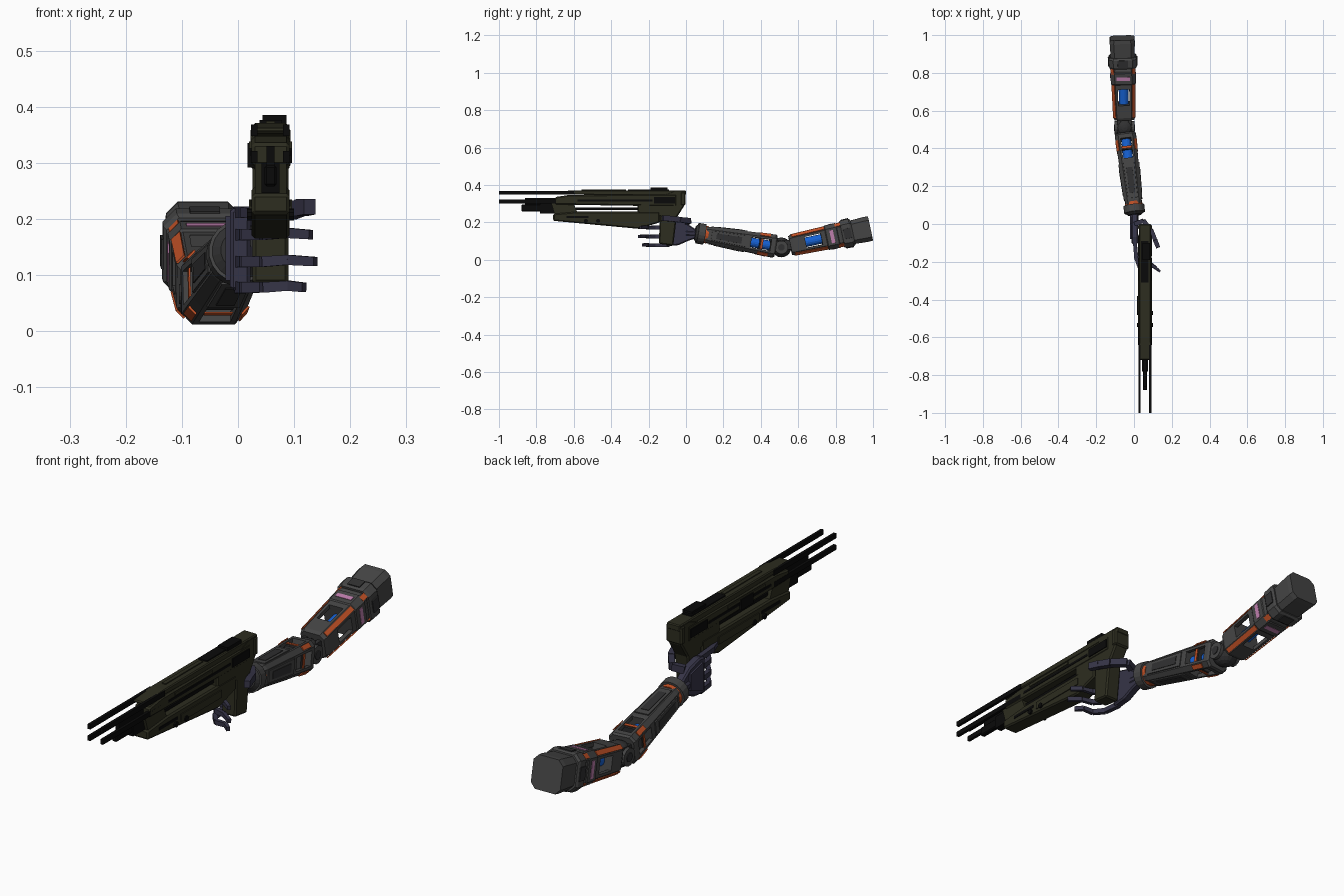
import bpy, bmesh, math
from mathutils import Vector as V

if "Cube" in bpy.data.objects:
    bpy.data.objects.remove(bpy.data.objects["Cube"])


def mat(name, r, g, b):
    m = bpy.data.materials.new(name)
    m.diffuse_color = (r, g, b, 1)
    m.use_nodes = True
    m.node_tree.nodes["Principled BSDF"].inputs["Base Color"].default_value = m.diffuse_color
    return m


GREY = mat("armour grey", .060, .060, .060)
DARK = mat("joint grey", .030, .030, .031)
OLIVE = mat("gun olive", .026, .026, .014)
BLACK = mat("gun black", .003, .003, .003)
HAND = mat("hand slate", .036, .034, .062)
ORANGE = mat("orange trim", .55, .085, .02)
BLUE = mat("blue piston", .008, .12, .65)
PINK = mat("pink band", .52, .21, .42)


def rings_mesh(name, rings, m):
    """Skin a list of equal-length point rings and cap both ends."""
    bm = bmesh.new()
    rs = [[bm.verts.new(p) for p in ring] for ring in rings]
    n = len(rs[0])
    for a, b in zip(rs, rs[1:]):
        for i in range(n):
            bm.faces.new((a[i], a[(i + 1) % n], b[(i + 1) % n], b[i]))
    bm.faces.new(rs[0])
    bm.faces.new(rs[-1])
    bmesh.ops.recalc_face_normals(bm, faces=bm.faces)
    me = bpy.data.meshes.new(name)
    bm.to_mesh(me)
    bm.free()
    me.materials.append(m)
    ob = bpy.data.objects.new(name, me)
    bpy.context.collection.objects.link(ob)
    return ob


def axes(a, b):
    d = (b - a).normalized()
    r = d.cross(V((0, 0, 1)))
    r = r.normalized() if r.length > .01 else V((1, 0, 0))
    return r, r.cross(d)


def tube(name, p0, p1, r0, m, n=16, r1=None):
    p0, p1 = V(p0), V(p1)
    r, u = axes(p0, p1)
    ang = [2 * math.pi * (i + .5) / n for i in range(n)]
    return rings_mesh(name, [[p + (r * math.cos(t) + u * math.sin(t)) * s for t in ang]
                             for p, s in ((p0, r0), (p1, r0 if r1 is None else r1))], m)


def beam(name, p0, p1, w, h, m, taper=1):
    p0, p1 = V(p0), V(p1)
    r, u = axes(p0, p1)
    return rings_mesh(name, [[p + r * w * s * x / 2 + u * h * s * z / 2 for x, z in
                              ((-1, -1), (1, -1), (1, 1), (-1, 1))]
                             for p, s in ((p0, 1), (p1, taper))], m)


def prism(name, pts, x0, x1, m, bevel=0):
    """Side (y, z) profile extruded across x."""
    ob = rings_mesh(name, [[(x, y, z) for y, z in pts] for x in (x0, x1)], m)
    if bevel:
        mod = ob.modifiers.new("bevel", 'BEVEL')
        mod.width, mod.segments, mod.limit_method = bevel, 1, 'ANGLE'
    return ob


def box(name, x0, x1, y0, y1, z0, z1, m, bevel=0):
    return prism(name, [(y0, z0), (y1, z0), (y1, z1), (y0, z1)], x0, x1, m, bevel)


class Limb:
    """A tapering axis; cross-sections are given as fractions of its half size."""
    def __init__(self, a, b, s0, s1):
        self.a, self.b, self.s0, self.s1 = V(a), V(b), s0, s1
        self.r, self.u = axes(self.a, self.b)

    def at(self, t):
        return self.a.lerp(self.b, t)

    def sweep(self, name, poly, stations, m):
        rings = []
        for t, s in stations:
            w = (self.s0[0] + (self.s1[0] - self.s0[0]) * t) * s
            h = (self.s0[1] + (self.s1[1] - self.s0[1]) * t) * s
            rings.append([self.at(t) + self.r * x * w + self.u * z * h for x, z in poly])
        return rings_mesh(name, rings, m)

    def corners(self, name, poly, t0, t1, m):
        for i, (sx, sz) in enumerate(((1, 1), (-1, 1), (-1, -1), (1, -1))):
            self.sweep(f"{name}_{i}", [(x * sx, z * sz) for x, z in poly], [(t0, 1), (t1, 1)], m)

    def sides(self, name, w, h, t0, t1, m):
        poly = [(-w, .9), (-w * .93, h), (w * .93, h), (w, .9)]
        for i in range(4):
            s = 1 if i < 2 else -1
            self.sweep(f"{name}_{i}", [(x, z * s) if i % 2 else (z * s, x) for x, z in poly],
                       [(t0, 1), (t1, 1)], m)


OCT = [(1, -.68), (1, .68), (.68, 1), (-.68, 1), (-1, .68), (-1, -.68), (-.68, -1), (.68, -1)]
POST = [(1, .5), (1, .68), (.68, 1), (.5, 1), (.5, .72), (.72, .5)]
TRIM = [(.97, .74), (1.03, .78), (.78, 1.03), (.74, .97)]
ELBOW, SHOULDER, WRIST = (-.05, .51, .066), (-.063, .985, .167), (0, .09, .137)

# Upper arm: shell, open window with piston, bands and trim
up = Limb(ELBOW, SHOULDER, (.056, .055), (.067, .068))
up.sweep("upper_arm_lower_shell", OCT, [(.10, .9), (.13, 1), (.27, 1)], GREY)
up.sweep("upper_arm_shell", OCT, [(.45, 1), (.66, 1.02), (.68, .95), (.96, 1), (1, .97)], GREY)
up.corners("upper_arm_post", POST, .26, .46, GREY)
tube("upper_arm_piston", up.at(.25), up.at(.47), .026, BLUE)
up.sweep("upper_arm_cuff", OCT, [(.68, 1.08), (.70, 1.16), (.78, 1.16), (.80, 1.06)], GREY)
up.sweep("upper_arm_band", OCT, [(.50, 1.0), (.51, 1.07), (.63, 1.07), (.64, 1.0)], GREY)
up.sides("upper_arm_pink_band", .6, 1.1, .55, .59, PINK)
up.sides("upper_arm_cuff_plate", .45, 1.22, .70, .78, DARK)
up.corners("upper_arm_trim", TRIM, .13, .50, ORANGE)
up.corners("upper_arm_rear_trim", TRIM, .62, .68, ORANGE)

# Elbow joint
bpy.ops.mesh.primitive_uv_sphere_add(segments=16, ring_count=10, radius=.053, location=ELBOW)
ball = bpy.context.object
ball.name = "elbow_ball"
ball.data.materials.append(DARK)
ex, ey, ez = ELBOW
tube("elbow_pin", (ex - .052, ey, ez), (ex + .052, ey, ez), .036, GREY)
tube("elbow_pin_core", (ex - .055, ey, ez), (ex + .055, ey, ez), .018, DARK)
for s in (-1, 1):
    beam("elbow_link", (ex + s * .03, ey - .06, ez + .01), (ex + s * .03, ey + .07, ez + .015),
         .016, .05, DARK)

# Forearm: collar, open piston window, armoured shell
fore = Limb(ELBOW, WRIST, (.058, .064), (.044, .042))
fore.sweep("forearm_collar", OCT, [(.08, .9), (.10, 1), (.15, 1)], GREY)
fore.corners("forearm_post", POST, .14, .42, GREY)
tube("forearm_piston", fore.at(.12), fore.at(.42), .026, BLUE)
fore.sweep("forearm_mid_ring", [(x * .8, z * .8) for x, z in OCT], [(.25, 1), (.29, 1)], DARK)
fore.sides("forearm_mid_trim", .5, .96, .25, .28, ORANGE)
fore.corners("forearm_trim", TRIM, .17, .30, ORANGE)
fore.sweep("forearm_shell", OCT, [(.40, .97), (.42, 1), (.92, 1), (.97, .92)], GREY)
fore.sides("forearm_plate", .6, 1.08, .46, .90, GREY)
fore.sides("forearm_inset", .35, 1.12, .52, .84, DARK)

# Wrist
tube("wrist_orange_ring", fore.at(.94), fore.at(.99), .047, ORANGE)
tube("wrist_ring", fore.at(.98), fore.at(1.07), .056, GREY, 20)
tube("wrist_cap", fore.at(1.07), fore.at(1.10), .05, DARK, 20, .036)
tube("wrist_stem", (0, .07, .138), (.002, 0, .142), .024, HAND, 10)

# Hand: palm on the left of the grip, thumb behind it, fingers around the front
prism("palm", [(.055, .115), (.055, .16), (-.01, .205), (-.07, .222), (-.105, .218),
               (-.105, .072), (-.04, .078), (.01, .10)], -.014, .022, HAND, .006)
prism("knuckle_plate", [(.0, .12), (.0, .185), (-.08, .205), (-.08, .09)], -.022, -.01, HAND)
for i, (z, reach) in enumerate(((.172, .0), (.124, .008), (.078, -.012))):
    path = [(.004, -.09, z), (.012, -.165, z), (.045, -.205, z), (.09, -.215 - reach / 2, z + .003),
            (.13 + reach, -.243 - reach, z)]
    for j in range(4):
        beam(f"finger_{i}_{j}", path[j], path[j + 1], .02 - .002 * j, .021 - .001 * j, HAND, .92)
tpath = [(.005, .0, .2), (.05, .018, .208), (.092, -.035, .214), (.112, -.085, .22), (.128, -.125, .222)]
for j in range(4):
    beam(f"thumb_{j}", tpath[j], tpath[j + 1], .024, .03, HAND, .92)
beam("index_finger", (.004, -.09, .212), (.012, -.19, .212), .02, .02, HAND)
beam("index_fingertip", (.012, -.185, .212), (.03, -.235, .21), .018, .018, HAND)

# Gun body
GX0, GX1, GC = .024, .092, .058
prism("gun_upper_body", [(-.70, .295), (-.70, .335), (-.62, .347), (-.05, .35), (-.05, .285)],
      GX0, GX1, OLIVE, .006)
prism("gun_top_cover", [(-.72, .352), (-.72, .362), (-.60, .371), (0, .371), (0, .345), (-.45, .345)],
      GX0 + .003, GX1 - .003, OLIVE, .004)
prism("gun_lower_body", [(-.71, .208), (-.71, .245), (-.58, .257), (-.14, .257), (-.14, .20),
                         (-.25, .165)], GX0, GX1, OLIVE, .006)
prism("gun_front_block", [(-.70, .235), (-.72, .30), (-.60, .30), (-.58, .25)],
      GX0 + .006, GX1 - .006, OLIVE)
prism("gun_stock_and_grip", [(-.26, .25), (-.26, .30), (-.06, .371), (-.008, .371), (-.008, .29),
                             (-.05, .225), (-.068, .075), (-.145, .085), (-.14, .23)],
      GX0 + .002, GX1 - .002, OLIVE, .006)
box("gun_butt_plate", GX0 - .002, GX1 + .002, -.03, -.002, .29, .364, OLIVE, .006)
beam("gun_inner_rod", (GC, -.62, .272), (GC, -.24, .272), .03, .012, BLACK)

# Top sight and rail
box("gun_top_insert", .038, .078, -.31, -.09, .365, .376, BLACK)
box("gun_sight", .044, .086, -.19, -.10, .37, .385, BLACK)
box("gun_top_rail", .05, .066, -.56, -.32, .368, .375, OLIVE)

# Barrels
for x in (.029, .086):
    for z in (.358, .311):
        box("barrel_rail", x - .006, x + .006, -1, -.6, z - .010, z + .010, BLACK)
box("muzzle", GC - .011, GC + .011, -.88, -.66, .258, .296, BLACK, .004)
box("muzzle_tip", GC - .007, GC + .007, -.86, -.7, .296, .33, BLACK)
box("muzzle_shroud", GC - .016, GC + .016, -.78, -.66, .246, .30, BLACK)

# Side panels, slots and knobs on both sides
for s in (-1, 1):
    def side(name, y0, y1, z0, z1, m, d):
        a, b = sorted((GC + s * .030, GC + s * (.034 + d)))
        box(name, a, b, y0, y1, z0, z1, m)
    side("side_slot", -.58, -.18, .312, .322, BLACK, .002)
    side("side_upper_panel", -.54, -.30, .326, .338, OLIVE, .004)
    side("side_lower_panel", -.50, -.24, .205, .235, OLIVE, .004)
    side("side_lower_slot", -.64, -.52, .222, .234, BLACK, .002)
    side("side_rear_panel", -.17, -.06, .30, .335, BLACK, .004)
    for y in (-.535, -.47):
        tube("side_knob", (GC + s * .03, y, .208), (GC + s * .042, y, .208), .011, BLACK, 10)
box("left_charging_handle", .017, .03, -.46, -.38, .292, .335, BLACK)
